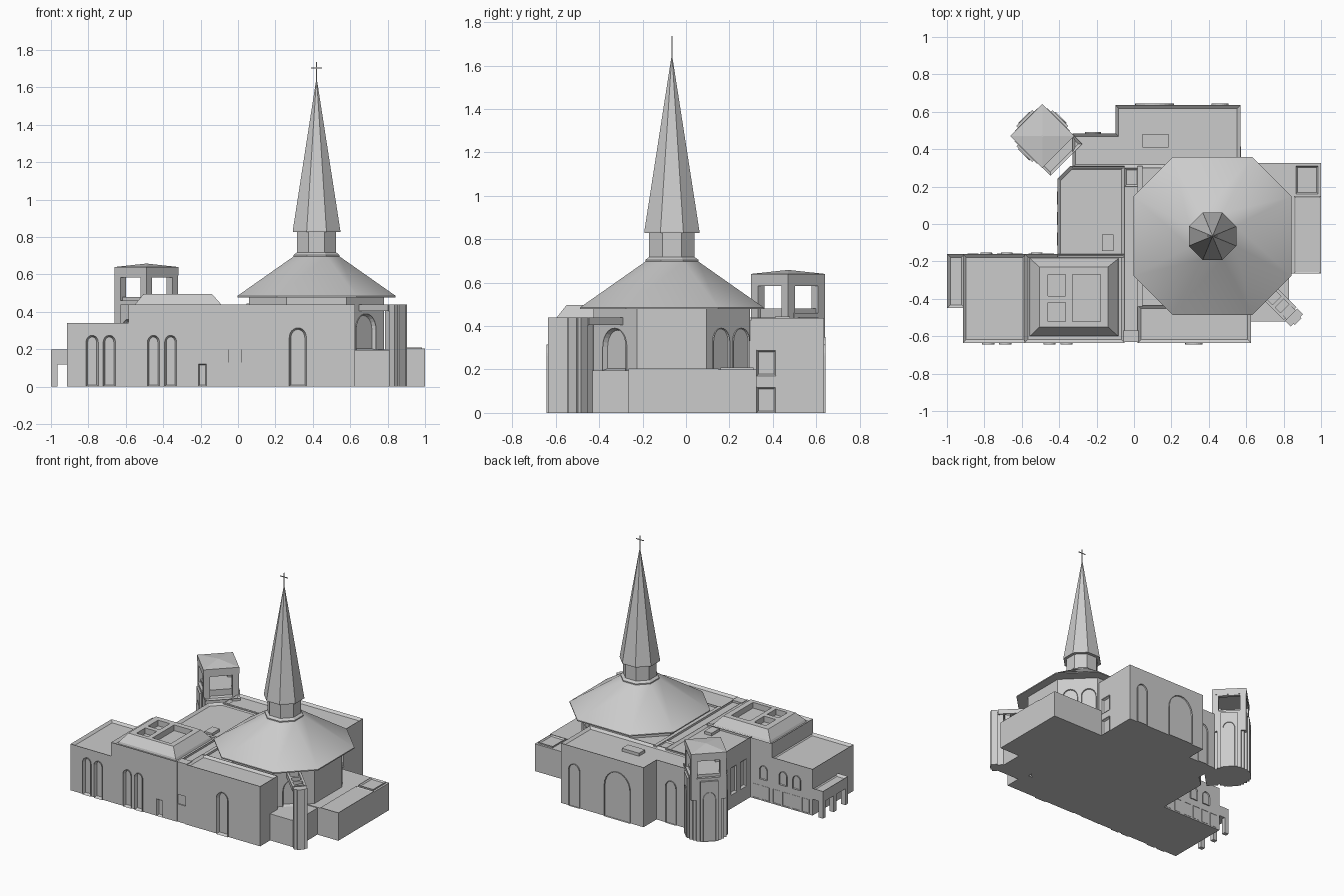
import bpy, bmesh, math
from mathutils import Matrix, Vector

if "Cube" in bpy.data.objects:
    bpy.data.objects.remove(bpy.data.objects["Cube"])

GREY = (0.6, 0.6, 0.6, 1)
stone = bpy.data.materials.new("pale grey stone")
stone.use_nodes = True
stone.diffuse_color = GREY
stone.node_tree.nodes["Principled BSDF"].inputs["Base Color"].default_value = GREY


def finish(name, bm):
    bmesh.ops.recalc_face_normals(bm, faces=bm.faces)
    me = bpy.data.meshes.new(name)
    bm.to_mesh(me)
    bm.free()
    me.materials.append(stone)
    ob = bpy.data.objects.new(name, me)
    bpy.context.collection.objects.link(ob)
    return ob


def prism(name, pts, z0, z1, rim=0.0, drop=0.015):
    """Extruded outline; rim > 0 leaves a parapet around a sunken roof."""
    bm = bmesh.new()
    face = bm.faces.new([bm.verts.new((x, y, z0)) for x, y in pts])
    ext = bmesh.ops.extrude_face_region(bm, geom=[face], use_keep_orig=True)["geom"]
    bmesh.ops.translate(bm, verts=[g for g in ext if isinstance(g, bmesh.types.BMVert)], vec=(0, 0, z1 - z0))
    bmesh.ops.recalc_face_normals(bm, faces=bm.faces)
    if rim:
        top = max(bm.faces, key=lambda f: f.calc_center_median().z)
        bmesh.ops.inset_region(bm, faces=[top], thickness=rim, use_even_offset=True)
        bmesh.ops.translate(bm, verts=top.verts, vec=(0, 0, -drop))
    return finish(name, bm)


def rect(x0, x1, y0, y1):
    return [(x0, y0), (x1, y0), (x1, y1), (x0, y1)]


def turned(cx, cy, hx, hy, deg, ox=0, oy=0):
    """Rectangle centred at local offset (ox, oy), turned about (cx, cy)."""
    c, s = math.cos(math.radians(deg)), math.sin(math.radians(deg))
    return [(cx + x * c - y * s, cy + x * s + y * c)
            for x, y in rect(ox - hx, ox + hx, oy - hy, oy + hy)]


def octagon(a, b, cx=0.42, cy=-0.065):
    """Octagon with half width a and half side length b."""
    p = [(a, -b), (a, b), (b, a), (-b, a), (-a, b), (-a, -b), (-b, -a), (b, -a)]
    return [(cx + x, cy + y) for x, y in p]


def loft(name, rings):
    """Skin a stack of (outline, z) rings and cap both ends."""
    bm = bmesh.new()
    rows = [[bm.verts.new((x, y, z)) for x, y in pts] for pts, z in rings]
    n = len(rows[0])
    for lo, hi in zip(rows, rows[1:]):
        for i in range(n):
            bm.faces.new((lo[i], lo[(i + 1) % n], hi[(i + 1) % n], hi[i]))
    bm.faces.new(rows[0])
    bm.faces.new(rows[-1])
    return finish(name, bm)


def panel_solid(name, mat, w, h, arched, d0, d1, rim=0.0, sink=0.0):
    """Arched or square panel lying in local xz, growing along local -y."""
    r = w / 2
    pts = [(-r, 0), (r, 0)]
    if arched:
        pts += [(r * math.cos(t), h - r * 1.15 + r * 1.15 * math.sin(t))
                for t in (math.pi * i / 12 for i in range(13))]
    else:
        pts += [(r, h), (-r, h)]
    bm = bmesh.new()
    back = bm.faces.new([bm.verts.new((x, d0, z)) for x, z in pts])
    ext = bmesh.ops.extrude_face_region(bm, geom=[back], use_keep_orig=True)["geom"]
    bmesh.ops.translate(bm, verts=[g for g in ext if isinstance(g, bmesh.types.BMVert)], vec=(0, d1 - d0, 0))
    bmesh.ops.recalc_face_normals(bm, faces=bm.faces)
    if rim:
        front = min(bm.faces, key=lambda f: f.calc_center_median().y)
        bmesh.ops.inset_region(bm, faces=[front], thickness=rim, use_even_offset=True)
        bmesh.ops.translate(bm, verts=front.verts, vec=(0, sink, 0))
    bm.transform(mat)
    return finish(name, bm)


def opening(wall, name, x, y, facing, w, h, z0=0.0, arched=True, out=0.008):
    """Cut a recess in a wall and line it with a frame. facing: degrees, -90 is the front."""
    mat = Matrix.Translation((x, y, z0)) @ Matrix.Rotation(math.radians(facing + 90), 4, 'Z')
    cutter = panel_solid("cutter", mat, w - 0.006, h - 0.003, arched, 0.02, -0.05)
    mod = wall.modifiers.new("recess", 'BOOLEAN')
    mod.object, mod.operation, mod.solver = cutter, 'DIFFERENCE', 'EXACT'
    bpy.context.view_layer.objects.active = wall
    bpy.ops.object.modifier_apply(modifier=mod.name)
    bpy.data.objects.remove(cutter)
    panel_solid(name, mat, w, h, arched, 0.023, -out, 0.009, out + 0.015)


# Front left wing, hall and its entrance porch
wing = prism("left_wing", rect(-0.915, -0.575, -0.635, -0.16), 0, 0.34, 0.018)
hall = prism("hall", rect(-0.585, -0.05, -0.635, -0.16), 0, 0.44, 0.018)
prism("porch_roof", rect(-1.0, -0.905, -0.45, -0.16), 0.12, 0.2, 0.018)
for i, y in enumerate((-0.45, -0.315, -0.19)):
    prism(f"porch_post_{i}", rect(-1.0, -0.965, y, y + 0.03), 0, 0.125)

# Skylight on the hall
sky = loft("skylight", [(rect(-0.56, -0.08, -0.60, -0.18), 0.42), (rect(-0.55, -0.09, -0.595, -0.19), 0.44),
                        (rect(-0.505, -0.14, -0.55, -0.23), 0.497)])
for x0, x1, y0, y1 in ((-0.46, -0.365, -0.52, -0.42), (-0.46, -0.365, -0.385, -0.27), (-0.33, -0.18, -0.52, -0.27)):
    cut = prism("cutter", rect(x0, x1, y0, y1), 0.455, 0.6)
    m = sky.modifiers.new("well", 'BOOLEAN')
    m.object, m.operation, m.solver = cut, 'DIFFERENCE', 'EXACT'
    bpy.context.view_layer.objects.active = sky
    bpy.ops.object.modifier_apply(modifier=m.name)
    bpy.data.objects.remove(cut)

# Glazed connector between hall and church
prism("connector", rect(-0.055, 0.025, -0.622, 0.31), 0, 0.425)
prism("connector_cap", rect(-0.055, 0.025, -0.63, -0.57), 0.40, 0.44)
for i, (z0, z1) in enumerate(((0, 0.13), (0.2, 0.4))):
    prism(f"connector_panel_{i}", rect(-0.05, 0.02, -0.63, -0.6), z0, z1)
prism("connector_roof_light", rect(-0.05, 0.025, 0.2, 0.3), 0.42, 0.44, 0.01, 0.01)

# Church body
front = prism("front_block", rect(0.02, 0.625, -0.635, -0.435), 0, 0.44, 0.018)
prism("church_core", rect(0.02, 0.57, -0.437, 0.3), 0, 0.425)
prism("core_parapet", rect(0.02, 0.045, -0.44, 0.31), 0.42, 0.44)
drum = prism("octagon_walls", octagon(0.36, 0.16), 0, 0.482)
middle = prism("middle_block", [(-0.41, -0.18), (-0.05, -0.18), (-0.05, 0.31), (-0.34, 0.31), (-0.41, 0.24)],
               0, 0.44, 0.018)
rear = prism("rear_block", [(-0.33, 0.3), (0.57, 0.3), (0.57, 0.635), (-0.1, 0.635), (-0.1, 0.485), (-0.33, 0.485)],
             0, 0.438, 0.018)
prism("rear_roof_hatch", rect(0.045, 0.185, 0.41, 0.48), 0.41, 0.445)
prism("middle_roof_hatch", rect(-0.17, -0.11, -0.145, -0.055), 0.41, 0.445)

# Low annex on the left side
prism("side_terrace", rect(0.6, 0.83, -0.52, 0.3), 0, 0.195)
prism("annex", rect(0.57, 1.0, -0.265, 0.325), 0, 0.2)
prism("annex_parapet", rect(0.855, 1.0, -0.265, 0.15), 0.19, 0.205, 0.018, 0.012)
prism("annex_roof_light", rect(0.865, 0.985, 0.16, 0.31), 0.19, 0.21, 0.012, 0.015)

# Diagonal corner pier tied to the church by a slatted bridge
prism("corner_pier", turned(0.855, -0.5, 0.022, 0.046, -45), 0, 0.44)
prism("corner_pier_core", turned(0.835, -0.48, 0.035, 0.036, -45), 0, 0.43)
prism("corner_pier_rib", turned(0.865, -0.51, 0.018, 0.025, -45), 0, 0.44)
for s in (-1, 1):
    prism(f"bridge_beam_{s}", turned(0.75, -0.395, 0.12, 0.008, -45, 0, s * 0.04), 0.405, 0.44)
for i, x in enumerate((-0.03, 0.03, 0.09)):
    prism(f"bridge_slat_{i}", turned(0.75, -0.395, 0.01, 0.04, -45, x), 0.41, 0.438)

# Octagonal roof, lantern, spire and cross
roof = loft("octagon_roof", [(octagon(0.4225, 0.2125), 0.478), (octagon(0.4225, 0.2125), 0.486),
                             (octagon(0.122, 0.053), 0.697)])
bpy.ops.object.select_all(action='DESELECT')
roof.select_set(True)
bpy.context.view_layer.objects.active = roof
bpy.ops.object.shade_smooth_by_angle(angle=math.radians(32))
loft("lantern", [(octagon(a, a * 0.414), z) for a, z in
                 ((0.122, 0.69), (0.122, 0.705), (0.105, 0.718), (0.105, 0.835))])
loft("spire", [(octagon(a, a * 0.414), z) for a, z in ((0.127, 0.828), (0.127, 0.836), (0.003, 1.635))])
prism("cross_upright", rect(0.4175, 0.4225, -0.0675, -0.0625), 1.62, 1.735)
prism("cross_bar", rect(0.39, 0.45, -0.0675, -0.0625), 1.702, 1.707)

# Bell tower, turned to the diagonal
TX, TY, TA = -0.49, 0.47, 45
prism("bell_tower_shaft", turned(TX, TY, 0.105, 0.105, TA), 0, 0.48)
for k in range(4):
    a = TA + 90 * k
    c, s = math.cos(math.radians(a)), math.sin(math.radians(a))
    prism(f"tower_post_{k}", turned(TX, TY, 0.022, 0.022, a, 0.098, 0.098), 0.3, 0.6)
    prism(f"tower_lintel_{k}", turned(TX, TY, 0.012, 0.1, a, 0.108, 0), 0.585, 0.63)
    if k != 3:
        prism(f"tower_pilaster_{k}", turned(TX, TY, 0.012, 0.085, a, 0.112, 0), 0, 0.46)
        rib = prism(f"tower_rib_{k}", turned(TX, TY, 0.025, 0.06, a, 0.112, 0), 0, 0.44)
        opening(rib, f"tower_arch_{k}", TX + 0.137 * c, TY + 0.137 * s, a, 0.085, 0.36, out=0.004)
cap = turned(TX, TY, 0.121, 0.121, TA)
loft("bell_tower_cap", [(cap, 0.595), (cap, 0.64), (turned(TX, TY, 0.004, 0.004, TA), 0.658)])
prism("tower_link", turned(TX, TY, 0.04, 0.12, -45, 0.14, 0), 0, 0.44, 0.015)

# Arched openings on the front
for i, x in enumerate((-0.78, -0.688)):
    opening(wing, f"wing_front_arch_{i}", x, -0.635, -90, 0.066, 0.275)
for i, x in enumerate((-0.452, -0.36)):
    opening(hall, f"hall_front_arch_{i}", x, -0.635, -90, 0.064, 0.275)
opening(hall, "hall_door", -0.19, -0.635, -90, 0.05, 0.125, arched=False, out=0.002)
opening(front, "church_front_arch", 0.32, -0.635, -90, 0.092, 0.315)

# Openings on the rear and sides
for i, x in enumerate((-0.79, -0.68)):
    opening(wing, f"wing_rear_arch_{i}", x, -0.16, 90, 0.062, 0.1, 0.16)
opening(hall, "hall_rear_arch", -0.52, -0.16, 90, 0.062, 0.1, 0.16)
for i in range(4):
    opening(wing, f"wing_rear_window_{i}", -0.86 + i * 0.078, -0.16, 90, 0.058, 0.1, 0.01, False, 0.002)
for i in range(2):
    opening(hall, f"hall_rear_window_{i}", -0.535 + i * 0.078, -0.16, 90, 0.058, 0.1, 0.01, False, 0.002)
for i, y in enumerate((-0.08, 0.03, 0.14)):
    opening(middle, f"middle_side_window_{i}", -0.41, y, 180, 0.07, 0.2, 0.1, False, 0.002)
opening(rear, "rear_great_arch", 0.11, 0.635, 90, 0.21, 0.35)
opening(rear, "rear_small_arch", 0.46, 0.635, 90, 0.09, 0.315)
opening(rear, "rear_corner_arch", -0.22, 0.485, 90, 0.085, 0.315)
for i, (z0, h) in enumerate(((0.0, 0.12), (0.17, 0.12))):
    opening(rear, f"rear_side_window_{i}", 0.57, 0.37, 0, 0.09, h, z0, False, 0.002)
opening(drum, "chamfer_front_arch", 0.68, -0.325, -45, 0.15, 0.195, 0.195)
for i, t in enumerate((-0.046, 0.046)):
    opening(drum, f"chamfer_rear_arch_{i}", 0.67 - t, 0.205 + t, 45, 0.105, 0.195, 0.195)
